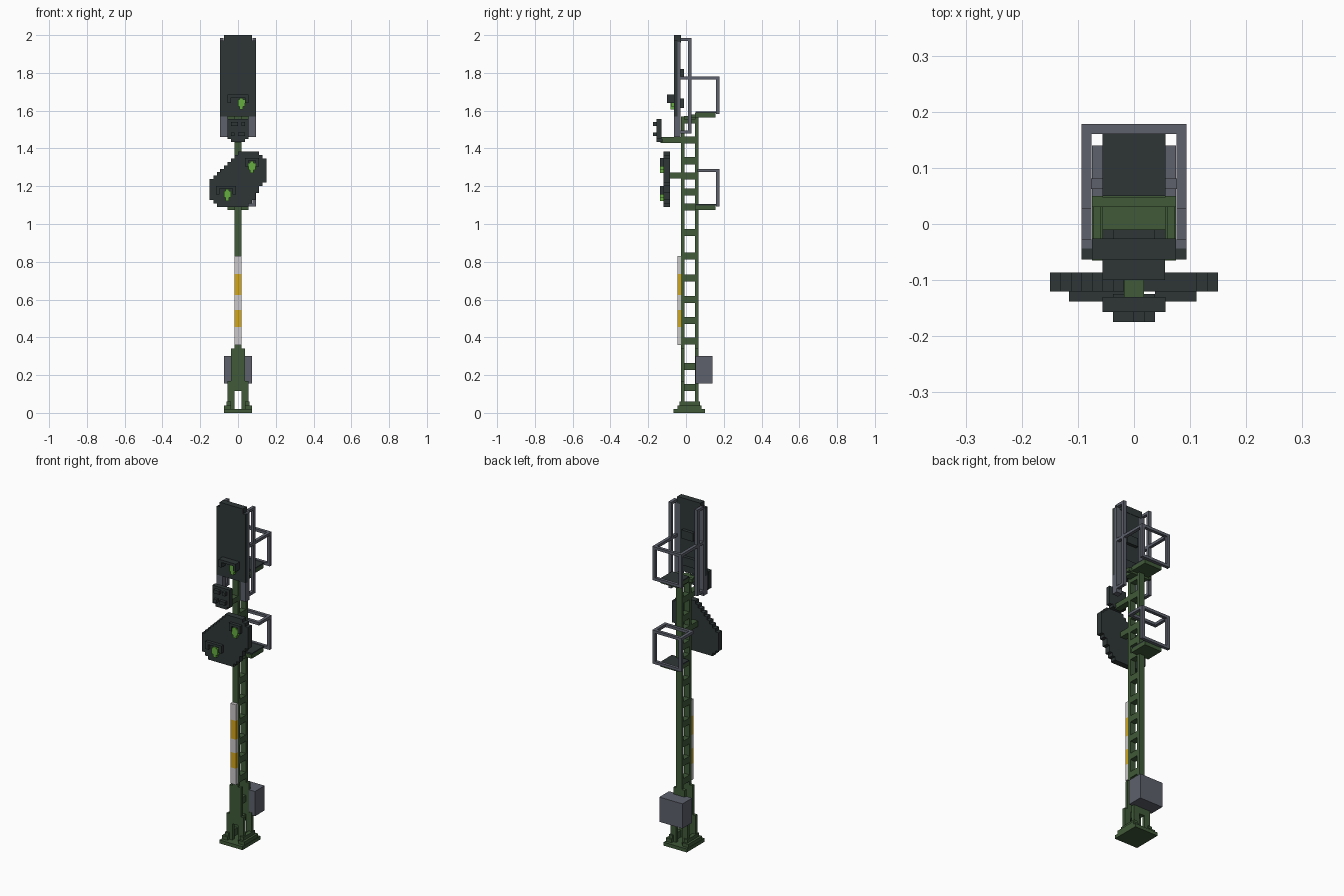
import bpy, bmesh

if "Cube" in bpy.data.objects:
    bpy.data.objects.remove(bpy.data.objects["Cube"])

U = 0.0187  # basic block size


def material(name, rgb):
    m = bpy.data.materials.new(name)
    m.use_nodes = True
    m.diffuse_color = (*rgb, 1)
    b = m.node_tree.nodes["Principled BSDF"]
    b.inputs["Base Color"].default_value = (*rgb, 1)
    b.inputs["Roughness"].default_value = 0.8
    return m


GREEN = material("mast green", (0.05, 0.1, 0.04))
DARK = material("charcoal", (0.028, 0.037, 0.037))
SLATE = material("slate grey", (0.11, 0.12, 0.15))
WHITE = material("off white", (0.6, 0.58, 0.58))
YELLOW = material("amber yellow", (0.65, 0.38, 0.01))
LAMP = material("lamp green", (0.13, 0.42, 0.05))


def part(name, mat, boxes):
    """One object made of boxes given as (x0, x1, y0, y1, z0, z1)."""
    bm = bmesh.new()
    for x0, x1, y0, y1, z0, z1 in boxes:
        vs = bmesh.ops.create_cube(bm, size=1)["verts"]
        for v in vs:
            v.co = ((x0 + x1) / 2 + v.co.x * (x1 - x0),
                    (y0 + y1) / 2 + v.co.y * (y1 - y0),
                    (z0 + z1) / 2 + v.co.z * (z1 - z0))
    me = bpy.data.meshes.new(name)
    bm.to_mesh(me)
    bm.free()
    me.materials.append(mat)
    ob = bpy.data.objects.new(name, me)
    bpy.context.collection.objects.link(ob)
    return ob


def both(x0, x1, *r):
    """A box and its left-right mirror."""
    return [(x0, x1, *r), (-x1, -x0, *r)]


# Base plate and feet
feet = [(-.075, .075, -.065, .1, 0, .02)]
feet += both(.037, .073, -.046, .083, .02, .04)
feet += both(.037, .06, -.035, .073, .04, .06)
part("base", GREEN, feet)

# Lattice mast: front and back rails, widened near the ground
rails = []
for y0, y1 in ((-.026, -.008), (.047, .065)):
    rails += [(-.018, .018, y0, y1, .115, 1.57), (-.037, .037, y0, y1, .17, .34),
              (-.055, .055, y0, y1, .115, .17)]
    rails += both(.018, .055, y0, y1, .02, .115)
part("mast_rails", GREEN, rails)
rungs = (.135, .245, .38, .49, .6, .715, .83, .955, 1.09, 1.17, 1.255, 1.335, 1.445, 1.55)
part("mast_rungs", GREEN,
     [(-.018, .018, -.008, .047, z - U, z + U) for z in rungs])

# Striped board on the front of the mast
levels = (.36, .455, .545, .625, .735, .83)
for i in range(5):
    part("board_stripe_%d" % (i + 1), YELLOW if i % 2 else WHITE,
         [(-.018, .018, -.046, -.026, levels[i], levels[i + 1])])

# Equipment box behind the mast
part("equipment_box", SLATE, [(-.075, .075, .05, .14, .155, .3)])


# Two service platforms with guard rails
def platform(name, z, front):
    part(name + "_floor", GREEN, [(-.056, .056, .047, .155, z - .018, z + .004)])
    part(name + "_tread", DARK, [(-.056, .056, .05, .16, z + .004, z + .012)])
    top, t = z + .197, .016
    bars = both(.076, .094, .16, .178, z, top)
    bars += both(.076, .094, front, .178, top - t, top)
    bars += [(-.094, .094, .16, .178, top - t, top),
             (-.094, .094, .16, .178, z, z + t)]
    if front > 0:
        bars += [(-.094, .094, front, front + U, top - t, top)]
    part(name + "_guard", SLATE, bars)


platform("upper_platform", 1.583, -.03)
platform("lower_platform", 1.093, .062)
part("mast_head", GREEN, [(-.056, .056, -.01, .05, 1.553, 1.572),
                          (-.075, .075, .03, .05, 1.56, 1.58)])

# Main signal panel with side rails and rear frame
part("main_panel", DARK, [(-.094, .094, -.063, -.044, 1.57, 1.972),
                          (-.075, .075, -.063, -.026, 1.96, 2.0),
                          (-.058, .058, -.044, -.028, 1.57, 1.97)])
part("panel_rear_housings", DARK, [(-.037, .037, -.028, -.01, 1.77, 1.82),
                                   (-.056, .056, -.028, -.01, 1.615, 1.665)])
part("panel_side_rails", SLATE,
     both(.056, .094, -.063, -.044, 1.46, 1.57)
     + both(.058, .094, -.044, -.028, 1.46, 1.97))
part("panel_rear_frame", SLATE,
     both(.076, .094, .01, .028, 1.48, 1.985)
     + both(.076, .094, -.028, .01, 1.48, 1.495)
     + both(.076, .094, -.028, .01, 1.97, 1.985))


# Lamps with hoods, on a face at depth y
def lamp(name, x, z, y, left, right, depth):
    part(name + "_lens", LAMP, [(x - U / 2, x + U / 2, y - .018, y, z - .034, z + .028),
                                (x - U, x + U, y - .017, y, z - .018, z + .018)])
    part(name + "_hood", DARK, [(x - left, x + right, y - depth, y, z + .03, z + .045),
                                (x - left, x - left + U, y - depth, y, z, z + .03),
                                (x + right - U, x + right, y - depth, y, z, z + .03)])


lamp("main_lamp", .018, 1.64, -.063, .074, .037, .037)
lamp("shield_upper_lamp", .074, 1.305, -.12, .037, .037, .018)
lamp("shield_lower_lamp", -.056, 1.157, -.12, .06, .045, .018)

# Indicator box on its bracket
part("indicator_box", DARK, [(-.056, .056, -.157, -.13, 1.45, 1.555),
                             (-.037, .037, -.157, -.125, 1.435, 1.45),
                             (-.037, 0, -.175, -.157, 1.52, 1.54),
                             (.018, .037, -.175, -.157, 1.52, 1.54),
                             (-.037, -.018, -.175, -.157, 1.465, 1.485),
                             (.0, .037, -.175, -.157, 1.465, 1.485)])
part("indicator_bracket", GREEN, [(-.018, .018, -.135, -.02, 1.43, 1.46)])

# Slanted shield built from stepped rows
rows = []
n = 16
for i in range(n):
    z = 1.09 + i * .0184
    zc = z + .0092
    left = -.148 + max(0, zc - 1.23) * 1.0 + max(0, 1.135 - zc) * 1.0
    right = .148 - max(0, 1.235 - zc) * .62 - max(0, zc - 1.335) * 1.1
    left, right = round(left / U) * U, round(right / U) * U
    rows.append((left, right, -.12, -.086, z, z + .0184))
part("slanted_shield", DARK, rows)
part("shield_bracket", GREEN, [(-.018, .018, -.086, -.026, 1.24, 1.272)])
